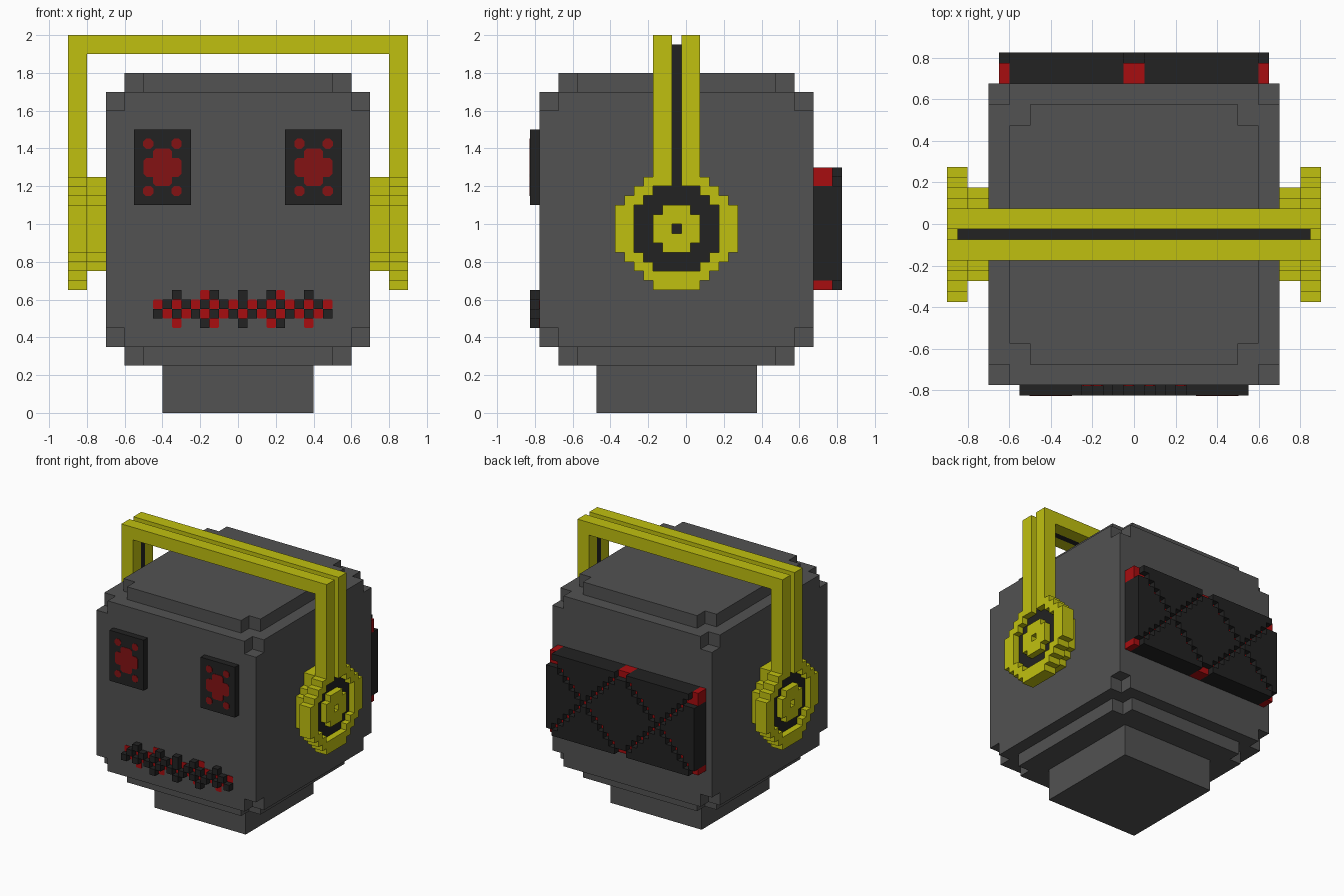
import bpy, bmesh

cube = bpy.data.objects.get("Cube")
if cube:
    bpy.data.objects.remove(cube, do_unlink=True)

U = 0.05      # block size
CY = -0.05    # centre of the head in y


def material(name, rgb):
    m = bpy.data.materials.new(name)
    m.use_nodes = True
    m.diffuse_color = (*rgb, 1)
    m.node_tree.nodes["Principled BSDF"].inputs["Base Color"].default_value = (*rgb, 1)
    return m


GREY = material("grey", (0.085, 0.085, 0.085))
BLACK = material("black", (0.016, 0.016, 0.016))
YELLOW = material("yellow", (0.53, 0.53, 0.005))
RED = material("red", (0.39, 0.004, 0.005))
DARK_RED = material("dark red", (0.23, 0.006, 0.007))


def build(name, mat, prisms):
    """Make one object from prisms (outline, axis, low, high)."""
    bm = bmesh.new()
    for pts, axis, lo, hi in prisms:
        def place(p, c):
            return [(c, p[0], p[1]), (p[0], c, p[1]), (p[0], p[1], c)][axis]
        a = [bm.verts.new(place(p, lo)) for p in pts]
        b = [bm.verts.new(place(p, hi)) for p in pts]
        n = len(pts)
        bm.faces.new(a)
        bm.faces.new(b[::-1])
        for i in range(n):
            j = (i + 1) % n
            bm.faces.new((a[j], a[i], b[i], b[j]))
    bmesh.ops.recalc_face_normals(bm, faces=bm.faces)
    me = bpy.data.meshes.new(name)
    bm.to_mesh(me)
    bm.free()
    me.materials.append(mat)
    ob = bpy.data.objects.new(name, me)
    bpy.context.collection.objects.link(ob)
    return ob


def rect(a0, a1, b0, b1):
    return [(a0, b0), (a1, b0), (a1, b1), (a0, b1)]


def plus(cx, cy, hx, hy, n):
    """Rectangle outline with a square notch n cut from each corner."""
    q = [(hx, hy - n), (hx - n, hy - n), (hx - n, hy)]
    out = q + [(-x, y) for x, y in q[::-1]] + [(-x, -y) for x, y in q] + [(x, -y) for x, y in q[::-1]]
    return [(cx + x, cy + y) for x, y in out]


def rows(cells, a0, b0, axis, lo, hi):
    """Merge block cells into row-long boxes."""
    out = []
    for i, j in sorted(cells):
        if (i - 1, j) in cells:
            continue
        k = i
        while (k, j) in cells:
            k += 1
        out.append((rect(a0 + i * U, a0 + k * U, b0 + j * U, b0 + (j + 1) * U), axis, lo, hi))
    return out


def octagon(reach, half):
    r = range(-half, half + 1)
    return {(i, j) for i in r for j in r if abs(i) + abs(j) <= reach}


# Head with stepped corners, and neck
build("head", GREY, [
    (plus(0, CY, 0.6, 0.625, 0.1), 2, 0.25, 0.35),
    (plus(0, CY, 0.7, 0.725, 0.1), 2, 0.35, 0.45),
    (rect(-0.7, 0.7, CY - 0.725, CY + 0.725), 2, 0.45, 1.6),
    (plus(0, CY, 0.7, 0.725, 0.1), 2, 1.6, 1.7),
    (plus(0, CY, 0.6, 0.625, 0.1), 2, 1.7, 1.8)])
build("neck", GREY, [(rect(-0.4, 0.4, CY - 0.425, CY + 0.425), 2, 0, 0.25)])

# Headband: two rails with a sunken strip between them
arch = [(-0.9, 1.3), (-0.9, 2), (0.9, 2), (0.9, 1.3), (0.8, 1.3), (0.8, 1.9), (-0.8, 1.9), (-0.8, 1.3)]
strip = [(-0.85, 1.3), (-0.85, 1.95), (0.85, 1.95), (0.85, 1.3), (0.8, 1.3), (0.8, 1.9), (-0.8, 1.9), (-0.8, 1.3)]
build("headband_rails", YELLOW, [(arch, 1, -0.175, -0.075), (arch, 1, -0.025, 0.075)])
build("headband_strip", BLACK, [(strip, 1, -0.075, -0.025)])

# Ear cups
slot = {(0, 5), (0, 6)}
dish = octagon(6, 4)
pad = dish | {(i, 5) for i in range(-2, 3)}
for side, s in (("left", 1), ("right", -1)):
    def disc(cells, lo, hi):
        return rows(cells, CY - U / 2, 0.95, 0, s * lo, s * hi)
    build(side + "_ear_pad", YELLOW, disc(pad, 0.7, 0.8))
    build(side + "_ear_ring", YELLOW, disc(octagon(8, 6) - dish - slot, 0.8, 0.9))
    build(side + "_ear_dish", BLACK, disc(dish | slot, 0.8, 0.85))
    build(side + "_ear_hub", YELLOW, disc(octagon(3, 2) - {(0, 0)}, 0.85, 0.9))

# Eyes: black plates with a bevelled red mark
FRONT = CY - 0.725


def cut_square(cx, cz, h, c):
    q = [(h, h - c), (h - c, h)]
    out = q + [(-x, z) for x, z in q[::-1]] + [(-x, -z) for x, z in q] + [(x, -z) for x, z in q[::-1]]
    return [(cx + x, cz + z) for x, z in out]


def eye_mark(cx, cz):
    q = [(0.1, 0.035), (0.085, 0.05), (0.05, 0.05), (0.05, 0.085), (0.035, 0.1)]
    out = q + [(-x, z) for x, z in q[::-1]] + [(-x, -z) for x, z in q] + [(x, -z) for x, z in q[::-1]]
    return [(cx + x, cz + z) for x, z in out]


for side, cx in (("left", 0.4), ("right", -0.4)):
    build(side + "_eye_plate", BLACK, [(rect(cx - 0.15, cx + 0.15, 1.1, 1.5), 1, FRONT - U, FRONT)])
    marks = [eye_mark(cx, 1.3)]
    marks += [cut_square(cx + i * 0.075, 1.3 + j * 0.125, 0.027, 0.015) for i in (-1, 1) for j in (-1, 1)]
    build(side + "_eye_mark", DARK_RED, [(m, 1, FRONT - U - 0.003, FRONT - U) for m in marks])

# Mouth: raised black blocks checkered with flat red squares
mouth = {(c, r) for c in range(19) for r in (1, 2)}
mouth |= {(c, r) for c in (2, 5, 6, 9, 12, 13, 16) for r in (0, 3)}
teeth = {(c, r) for c, r in mouth if (c + r) % 2 == 1 or (c, r) == (9, 3)}
build("mouth_blocks", BLACK, rows(teeth, -0.45, 0.45, 1, FRONT - U, FRONT))
build("mouth_squares", RED, [
    (cut_square(-0.425 + c * U, 0.475 + r * U, 0.025, 0.006), 1, FRONT - 0.004, FRONT)
    for c, r in sorted(mouth - teeth)])

# Back panel: black slab with two crossed pairs of red grooves
BACK = CY + 0.725
panel = {(c, r) for c in range(26) for r in range(13)}
grooves = {(c, r) for c, r in panel if c % 13 == r or c % 13 == 12 - r}
grooves |= {(0, 11), (25, 11)}
build("back_panel", BLACK, rows(panel - grooves, -0.65, 0.65, 1, BACK, BACK + 0.15))
build("back_grooves", RED, rows(grooves, -0.65, 0.65, 1, BACK, BACK + 0.1))
